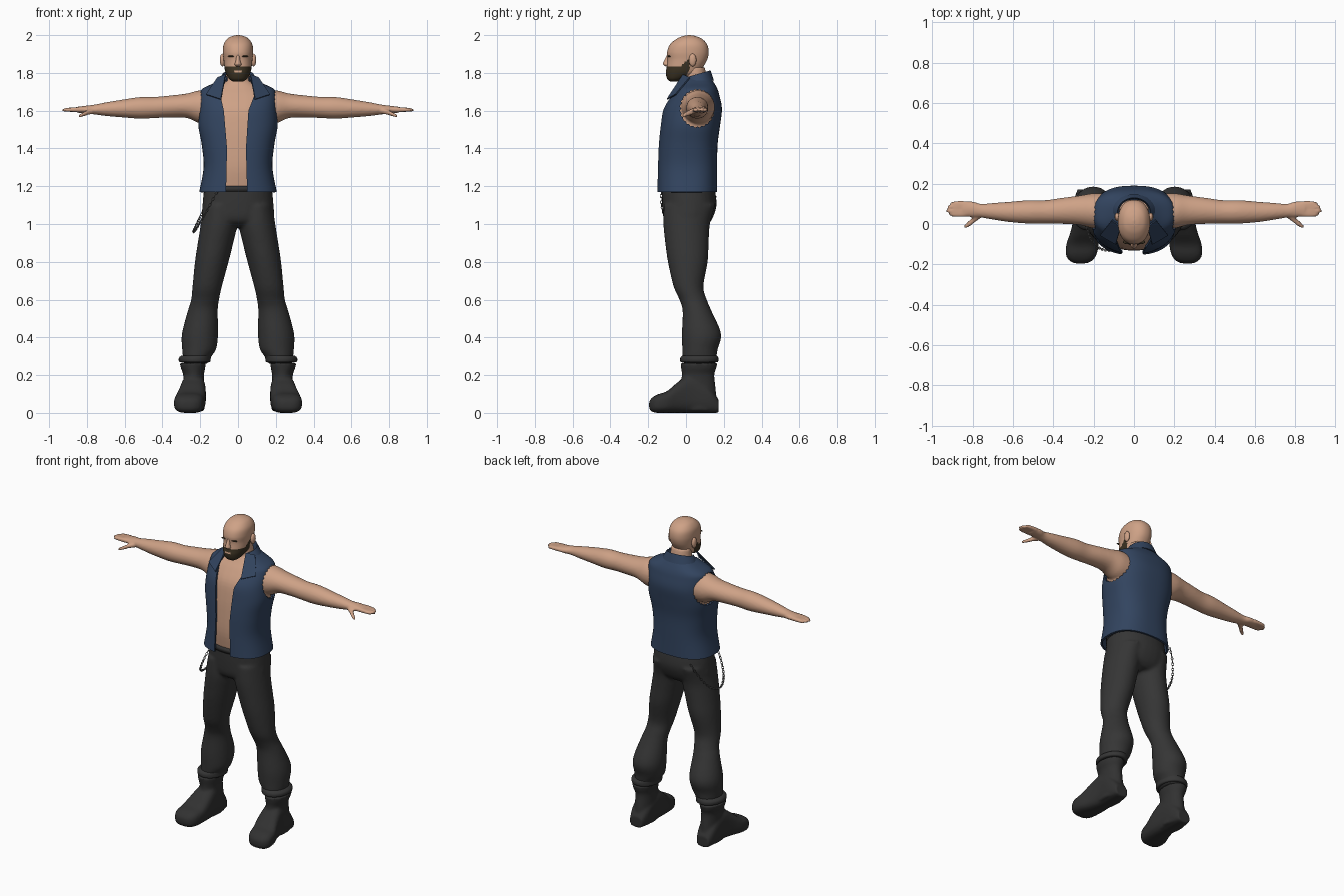
import bpy, bmesh, math
from mathutils import Vector
from mathutils.geometry import interpolate_bezier

if "Cube" in bpy.data.objects:
    bpy.data.objects.remove(bpy.data.objects["Cube"])


def material(name, *rgb):
    m = bpy.data.materials.new(name)
    m.diffuse_color = (*rgb, 1)
    m.use_nodes = True
    m.node_tree.nodes["Principled BSDF"].inputs["Base Color"].default_value = m.diffuse_color
    return m


SKIN = material("skin", 0.62, 0.36, 0.24)
DENIM = material("blue denim", 0.032, 0.058, 0.115)
CLOTH = material("charcoal cloth", 0.036, 0.036, 0.036)
LEATHER = material("black leather", 0.031, 0.031, 0.031)
HAIR = material("dark brown hair", 0.045, 0.033, 0.017)
STEEL = material("steel", 0.13, 0.13, 0.13)


def smooth_rows(rows, n):
    """Catmull-Rom interpolation between the given rows."""
    out = []
    for i in range(len(rows) - 1):
        p0, p1, p2, p3 = (rows[max(0, min(len(rows) - 1, i + k))] for k in (-1, 0, 1, 2))
        for s in range(n):
            t = s / n
            out.append([0.5 * (2 * b + (c - a) * t + (2 * a - 5 * b + 4 * c - d) * t * t
                               + (3 * b - a - 3 * c + d) * t ** 3) for a, b, c, d in zip(p0, p1, p2, p3)])
    return out + [list(rows[-1])]


def loft(bm, rows, axis="z", side=1, seg=32, n=4, e=2.0, caps=True):
    """Rows are (position on axis, low a, high a, low b, high b)."""
    rings = []
    for t, a0, a1, b0, b1 in smooth_rows(rows, n):
        ring = []
        for k in range(seg):
            c, s = math.cos(math.tau * k / seg), math.sin(math.tau * k / seg)
            a = (a0 + a1) / 2 + (a1 - a0) / 2 * math.copysign(abs(c) ** (2 / e), c)
            b = (b0 + b1) / 2 + (b1 - b0) / 2 * math.copysign(abs(s) ** (2 / e), s)
            x, y, z = {"x": (t, a, b), "y": (a, t, b), "z": (a, b, t)}[axis]
            ring.append(bm.verts.new((x * side, y, z)))
        rings.append(ring)
    for lo, hi in zip(rings, rings[1:]):
        for k in range(seg):
            j = (k + 1) % seg
            bm.faces.new((lo[k], lo[j], hi[j], hi[k]))
    if caps:
        bm.faces.new(rings[0])
        bm.faces.new(rings[-1])


def sym(rows):
    return [(z, -r, r, y0, y1) for z, r, y0, y1 in rows]


def apply(ob, kind, **settings):
    bpy.ops.object.select_all(action="DESELECT")
    bpy.context.view_layer.objects.active = ob
    ob.select_set(True)
    m = ob.modifiers.new(kind.lower(), kind)
    for k, v in settings.items():
        setattr(m, k, v)
    bpy.ops.object.modifier_apply(modifier=m.name)


def finish(bm, name, mat, voxel=0, relax=3):
    bmesh.ops.recalc_face_normals(bm, faces=bm.faces)
    me = bpy.data.meshes.new(name)
    bm.to_mesh(me)
    bm.free()
    me.materials.append(mat)
    ob = bpy.data.objects.new(name, me)
    bpy.context.collection.objects.link(ob)
    if voxel:
        apply(ob, "REMESH", mode="VOXEL", voxel_size=voxel, use_smooth_shade=True)
        apply(ob, "SMOOTH", factor=0.5, iterations=relax)
    for p in ob.data.polygons:
        p.use_smooth = True
    return ob


def ellipsoid(bm, centre, radii):
    vs = bmesh.ops.create_uvsphere(bm, u_segments=16, v_segments=10, radius=1)["verts"]
    for v in vs:
        v.co = Vector(centre) + Vector(p * q for p, q in zip(v.co, radii))


def prism(points, along):
    bm = bmesh.new()
    f = bm.faces.new([bm.verts.new(p) for p in points])
    new = bmesh.ops.extrude_face_region(bm, geom=[f])["geom"]
    bmesh.ops.translate(bm, vec=along, verts=[g for g in new if isinstance(g, bmesh.types.BMVert)])
    bmesh.ops.triangulate(bm, faces=bm.faces)
    return bm


# Body: torso, neck, arms and hands blended into one skin
bm = bmesh.new()
loft(bm, sym([(1.1, .15, -.10, .12), (1.2, .16, -.118, .135), (1.3, .165, -.13, .145), (1.42, .175, -.126, .15),
              (1.52, .192, -.117, .162), (1.61, .19, -.1, .17), (1.68, .18, -.06, .155),
              (1.72, .13, -.03, .14), (1.75, .08, -.01, .12)]), e=2.4)
loft(bm, sym([(1.66, .075, -.02, .12), (1.74, .068, -.012, .115), (1.83, .062, -.01, .1)]))
arm = [(.12, .06, 1.615, .09, .09), (.2, .065, 1.62, .087, .088), (.27, .068, 1.626, .073, .065),
       (.36, .065, 1.622, .064, .058), (.44, .06, 1.617, .058, .056), (.52, .06, 1.615, .058, .057),
       (.62, .06, 1.611, .05, .046), (.7, .063, 1.608, .041, .036), (.76, .066, 1.606, .034, .026),
       (.8, .073, 1.606, .039, .021), (.85, .074, 1.605, .038, .016)]
thumb = [(.75, .055, 1.6, .018, .016), (.79, .025, 1.592, .018, .014), (.82, .0, 1.58, .015, .012),
         (.843, -.015, 1.571, .009, .008)]


def limb(rows):
    return [(x, y - ry, y + ry, z - rz, z + rz) for x, y, z, ry, rz in rows]


for s in (1, -1):
    loft(bm, limb(arm), "x", s)
    loft(bm, limb(thumb), "x", s, seg=12)
    for i, tip in enumerate((.915, .93, .926, .91)):
        y = .046 + i * .019
        loft(bm, limb([(.83, y, 1.606, .011, .014), (tip - .03, y, 1.605, .0105, .012),
                       (tip, y, 1.603, .007, .008)]), "x", s, seg=12)
finish(bm, "body", SKIN, voxel=.0075, relax=3)

# Head, with the beard coloured by height and depth
bm = bmesh.new()
loft(bm, sym([(1.755, .028, -.085, -.04), (1.77, .048, -.1, 0), (1.8, .065, -.107, .07), (1.83, .072, -.102, .09),
              (1.87, .076, -.098, .112), (1.91, .08, -.1, .12), (1.95, .076, -.085, .112),
              (1.98, .057, -.05, .085), (1.995, .03, -.015, .05), (2.0, .005, .012, .022)]), seg=72, n=9, e=2.2)
head = finish(bm, "head", SKIN)
head.data.materials.append(HAIR)
for p in head.data.polygons:
    x, y, z = p.center
    hairy = z < 1.833 + max(0, y + .03) * .9 and y < .02 - max(0, 1.82 - z) * .5
    mouth = abs(x) < .018 and 1.803 < z < 1.813
    p.material_index = int(hairy and not mouth)

# Nose and ears
bm = bmesh.new()
loft(bm, sym([(1.835, .012, -.108, -.08), (1.845, .018, -.121, -.08), (1.86, .013, -.118, -.08),
              (1.895, .008, -.1, -.08)]), seg=16)
for s in (1, -1):
    ellipsoid(bm, (s * .083, .035, 1.868), (.013, .02, .034))
finish(bm, "nose_and_ears", SKIN)

# Brows
bm = bmesh.new()
for s in (1, -1):
    ellipsoid(bm, (s * .034, -.089, 1.888), (.022, .01, .004))
finish(bm, "brows", HAIR)

# Vest shell, cut open at the front and with frayed armholes
bm = bmesh.new()
loft(bm, sym([(1.17, .205, -.153, .165), (1.3, .182, -.15, .165), (1.42, .192, -.145, .167), (1.52, .21, -.135, .18),
              (1.61, .208, -.12, .19), (1.68, .204, -.08, .177), (1.715, .19, -.055, .166),
              (1.745, .13, -.03, .15), (1.775, .078, -.01, .13)]), seg=64, n=5, e=2.5, caps=False)
vest = finish(bm, "vest", DENIM)
apply(vest, "SOLIDIFY", thickness=.012, offset=-1)
opening = [(-.065, 1.1), (.05, 1.1), (.042, 1.4), (.055, 1.6), (.09, 1.69), (.06, 1.85),
           (-.06, 1.85), (-.095, 1.69), (-.075, 1.6), (-.058, 1.4)]
cutters = [prism([(x, -.4, z) for x, z in opening], (0, .43, 0))]
for s in (1, -1):
    rim = []
    for k in range(48):
        r, a = 1 + .07 * (k % 2), math.tau * k / 48
        rim.append((s * .1, .06 + .087 * r * math.cos(a), 1.612 + .096 * r * math.sin(a)))
    cutters.append(prism(rim, (s * .3, 0, 0)))
for bm in cutters:
    cutter = finish(bm, "cutter", DENIM)
    cutter.hide_render = True
    apply(vest, "BOOLEAN", operation="DIFFERENCE", object=cutter, solver="EXACT")
    bpy.data.objects.remove(cutter)
bpy.ops.object.shade_smooth_by_angle(angle=math.radians(40))

# Collar: stand and turned-down fold, with a lapel each side
bm = bmesh.new()
cols = []
for k in range(33):
    a = math.radians(-135 + 270 * k / 32)
    col = []
    for r, ry, z in ((.078, .066, 1.755), (.082, .07, 1.79 + .02 * math.cos(a)), (.108, .084, 1.748 + .012 * math.cos(a))):
        col.append(bm.verts.new((r * math.sin(a), .06 + ry * math.cos(a), z)))
    cols.append(col)
for c, d in zip(cols, cols[1:]):
    for i in (0, 1):
        bm.faces.new((c[i], d[i], d[i + 1], c[i + 1]))
for s in (1, -1):
    bm.faces.new([bm.verts.new((s * x, y, z)) for x, y, z in
                  ((.066, -.015, 1.79), (.108, .02, 1.775), (.168, -.055, 1.685), (.09, -.1, 1.66))])
collar = finish(bm, "collar", DENIM)
apply(collar, "SOLIDIFY", thickness=.007, offset=0)
bpy.ops.object.shade_smooth_by_angle(angle=math.radians(40))

# Trousers: hips and both legs blended
leg = [(1.1, .01, .183, -.118, .155), (1.0, .004, .197, -.12, .127), (.9, .025, .213, -.11, .12),
       (.8, .05, .228, -.096, .115), (.67, .085, .241, -.066, .092), (.6, .1, .248, -.035, .11),
       (.54, .107, .266, -.018, .135), (.42, .105, .297, -.022, .186), (.34, .115, .296, -.02, .168),
       (.3, .14, .292, -.018, .162), (.26, .16, .288, -.012, .155)]
bm = bmesh.new()
loft(bm, sym([(.985, .1, -.07, .1), (1.02, .185, -.115, .135), (1.1, .188, -.126, .162), (1.2, .178, -.127, .15)]), e=2.2)
for s in (1, -1):
    loft(bm, leg, "z", s)
finish(bm, "trousers", CLOTH, voxel=.011)

# Belt
bm = bmesh.new()
loft(bm, sym([(1.172, .181, -.132, .154), (1.2, .18, -.131, .152)]), e=2.2, n=1)
finish(bm, "belt", LEATHER)

# Boots and rolled cuffs
shaft = [(.01, .178, .295, -.02, .168), (.12, .178, .29, -.03, .158), (.2, .18, .29, -.022, .15),
         (.235, .174, .302, -.026, .16), (.265, .17, .308, -.03, .167)]
foot = [(.172, .195, .28, 0, .07), (.12, .178, .295, 0, .14), (.03, .172, .3, 0, .2), (-.04, .17, .315, 0, .165),
        (-.1, .175, .335, 0, .115), (-.15, .185, .338, 0, .098), (-.18, .205, .322, .006, .08),
        (-.195, .235, .295, .022, .06)]
cuff = [(.268, .158, .298, -.02, .158), (.272, .146, .312, -.03, .17), (.292, .144, .313, -.03, .171),
        (.305, .14, .298, -.02, .163)]
boots, cuffs = bmesh.new(), bmesh.new()
for s in (1, -1):
    loft(boots, shaft, "z", s)
    loft(boots, foot, "y", s, e=3)
    loft(cuffs, cuff, "z", s, n=3)
finish(boots, "boots", LEATHER, voxel=.009, relax=2)
finish(cuffs, "trouser_cuffs", CLOTH)

# Wallet chain of alternating links hanging at the hip
path = interpolate_bezier(Vector((-.11, -.13, 1.175)), Vector((-.25, -.15, .9)),
                          Vector((-.29, .1, .88)), Vector((-.14, .158, 1.15)), 46)
links = []
for i, (p, q) in enumerate(zip(path, path[1:])):
    bpy.ops.mesh.primitive_torus_add(major_segments=10, minor_segments=5, major_radius=.006, minor_radius=.002)
    ob = bpy.context.object
    for v in ob.data.vertices:
        x, y, z = v.co
        v.co = (x * 1.5, y, z) if i % 2 else (x * 1.5, z, y)
    ob.rotation_euler = (q - p).to_track_quat("X", "Z").to_euler()
    ob.location = (p + q) / 2
    ob.data.materials.append(STEEL)
    links.append(ob)
for ob in links:
    ob.select_set(True)
bpy.ops.object.join()
bpy.context.object.name = "hip_chain"
bpy.ops.object.shade_smooth_by_angle()
